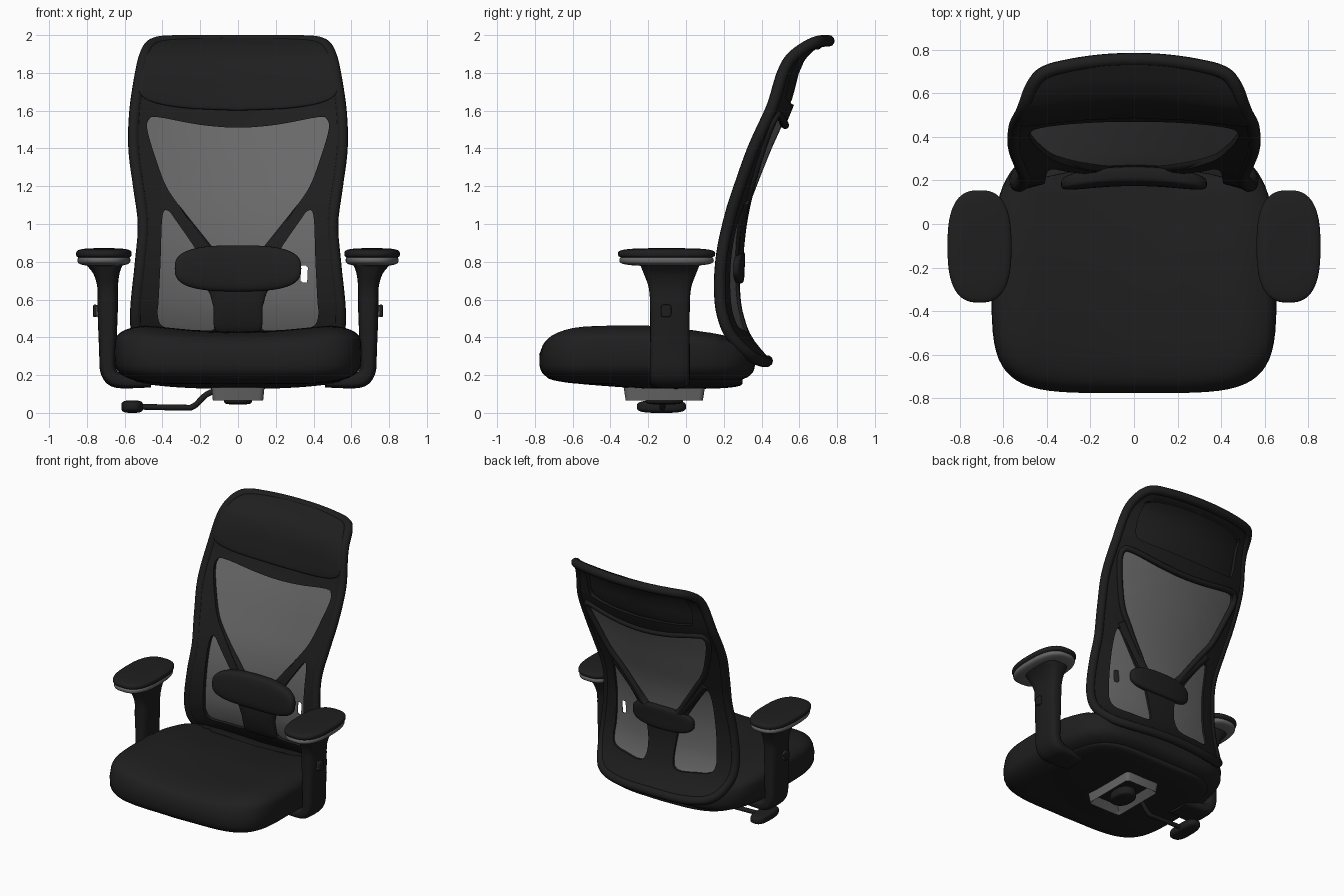
import bpy, bmesh, math
from mathutils import Vector

if "Cube" in bpy.data.objects:
    bpy.data.objects.remove(bpy.data.objects["Cube"])


def material(name, value):
    m = bpy.data.materials.new(name)
    m.use_nodes = True
    colour = (value, value, value, 1)
    m.diffuse_color = colour
    m.node_tree.nodes["Principled BSDF"].inputs["Base Color"].default_value = colour
    return m


FABRIC = material("black fabric", 0.0135)
FRAME = material("black plastic", 0.0125)
MESH = material("grey mesh", 0.14)
GREY = material("grey plastic", 0.13)


def finish(name, bm, *mats):
    bmesh.ops.recalc_face_normals(bm, faces=bm.faces)
    me = bpy.data.meshes.new(name)
    bm.to_mesh(me)
    bm.free()
    for mat in mats:
        me.materials.append(mat)
    ob = bpy.data.objects.new(name, me)
    bpy.context.collection.objects.link(ob)
    me.shade_smooth()
    me.set_sharp_from_angle(angle=math.radians(40))


def smooth(pts, closed=False, n=5):
    """Catmull-Rom samples through points of any dimension."""
    count, out = len(pts), []

    def at(i):
        return pts[i % count] if closed else pts[max(0, min(count - 1, i))]
    for i in range(count if closed else count - 1):
        for k in range(n):
            t = k / n
            out.append(tuple(
                b + t * (c - a + t * (2 * a - 5 * b + 4 * c - d + t * (3 * (b - c) + d - a))) / 2
                for a, b, c, d in zip(at(i - 1), at(i), at(i + 1), at(i + 2))))
    return out if closed else out + [tuple(pts[-1])]


def mirrored(half):
    return half + [(-x, z) for x, z in reversed(half) if x > 0]


# Side profile of the backrest as (z, y)
PROFILE = smooth([(.24, .35), (.3, .29), (.4, .21), (.5, .17), (.6, .15), (.75, .145), (.9, .16),
                  (1.05, .195), (1.2, .25), (1.4, .33), (1.6, .42), (1.7, .45), (1.8, .475),
                  (1.88, .515), (1.94, .585), (1.97, .64), (2, .69)])


def back_y(x, z):
    z = max(PROFILE[0][0], min(PROFILE[-1][0], z))
    for (z0, y0), (z1, y1) in zip(PROFILE, PROFILE[1:]):
        if z <= z1:
            break
    return y0 + (y1 - y0) * (z - z0) / (z1 - z0) + .09 * (1 - (x / .55) ** 2)


def on_back(co):
    """Bend a flat (x, depth, z) point onto the backrest."""
    return Vector((co[0], back_y(co[0], co[2]) + co[1], co[2]))


def panel(name, loops, depth, thickness, mat):
    """Flat outline with openings, cut into a grid, thickened and bent."""
    bm = bmesh.new()
    edges = []
    for loop in loops:
        vs = [bm.verts.new((x, depth, z)) for x, z in loop]
        edges += [bm.edges.new((vs[i - 1], vs[i])) for i in range(len(vs))]
    bmesh.ops.triangle_fill(bm, use_beauty=True, edges=edges, normal=(0, -1, 0))
    for axis, start, count, step in ((0, -.5, 11, .1), (2, .3, 43, .04)):
        for i in range(count):
            co, no = Vector(), Vector()
            co[axis], no[axis] = start + i * step + .0003, 1
            bmesh.ops.bisect_plane(bm, geom=bm.verts[:] + bm.edges[:] + bm.faces[:],
                                   dist=1e-5, plane_co=co, plane_no=no)
    new = bmesh.ops.extrude_face_region(bm, geom=bm.faces[:], use_keep_orig=True)
    for v in new["geom"]:
        if isinstance(v, bmesh.types.BMVert):
            v.co.y += thickness
    for v in bm.verts:
        v.co = on_back(v.co)
    finish(name, bm, mat)


def tube(name, pts, radius, mat, closed=False):
    cu = bpy.data.curves.new(name, "CURVE")
    cu.dimensions = "3D"
    cu.bevel_depth, cu.bevel_resolution, cu.use_fill_caps = radius, 3, True
    sp = cu.splines.new("POLY")
    sp.points.add(len(pts) - 1)
    for p, co in zip(sp.points, pts):
        p.co = (*co, 1)
    sp.use_cyclic_u = closed
    cu.materials.append(mat)
    bpy.context.collection.objects.link(bpy.data.objects.new(name, cu))


def power(v, e):
    return math.copysign(abs(v) ** e, v)


def blob(name, centre, size, mat, flat=.5, plan=.5, facing=2, warp=None):
    """Rounded cushion: a superellipsoid whose flat side faces the given axis."""
    bm = bmesh.new()
    bmesh.ops.create_uvsphere(bm, u_segments=64, v_segments=28, radius=1)
    for v in bm.verts:
        a = math.atan2(v.co.y, v.co.x)
        r = power(min(1, math.hypot(v.co.x, v.co.y)), flat)
        p = [r * power(math.cos(a), plan), r * power(math.sin(a), plan), power(v.co.z, flat)]
        if facing == 1:
            p = [p[0], p[2], p[1]]
        v.co = Vector(c + s * q for c, s, q in zip(centre, size, p))
        if warp:
            v.co = warp(v.co)
    finish(name, bm, mat)


# Backrest frame with its openings
outer = smooth(mirrored([(0, .275), (.3, .275), (.46, .31), (.53, .42), (.54, .55), (.515, .8),
                         (.5, 1), (.525, 1.2), (.55, 1.4), (.545, 1.6), (.515, 1.8), (.49, 1.9),
                         (.455, 1.95), (.4, 1.966), (.3, 1.969), (.15, 1.97), (0, 1.97)]), True)
upper = smooth(mirrored([(0, .8), (.12, .82), (.2, .93), (.3, 1.08), (.38, 1.2), (.44, 1.36),
                         (.48, 1.5), (.47, 1.555), (.42, 1.565), (.2, 1.525), (0, 1.51)]), True)
lower = smooth([(.12, .45), (.13, .7), (.22, .86), (.33, 1.02), (.37, 1.07), (.4, 1.04),
                (.41, .8), (.42, .6), (.425, .52), (.4, .46), (.3, .44)], True)
lower_right = [(-x, z) for x, z in lower]
recess = smooth(mirrored([(0, 1.63), (.36, 1.65), (.43, 1.7), (.42, 1.86),
                          (.37, 1.915), (0, 1.925)]), True)
panel("back_frame", [outer, upper, lower, lower_right, recess], 0, .05, FRAME)
tube("back_rim", [on_back((x, .026, z)) for x, z in outer], .031, FRAME, True)
tube("upper_opening_rim", [on_back((x * 1.04, .05, z + .012)) for x, z in upper],
     .02, FRAME, True)

# Mesh sheet with its small slot
sheet = mirrored([(0, .4), (.4, .4), (.46, .5), (.45, .8), (.44, 1), (.46, 1.2), (.5, 1.4),
                  (.51, 1.58), (.4, 1.6), (0, 1.6)])
slot = [(.33, .7), (.345, .69), (.366, .69), (.37, .77), (.36, .78), (.335, .78)]
panel("back_mesh", [sheet, slot], .028, .006, MESH)


# Headrest: tapers with the frame, fullest in the middle, lower edge dipping
def headrest_warp(co):
    x, y, z = co
    full = 1 - .5 * (x / .53) ** 2
    return on_back((x * (1 - .3 * max(0, z - 1.68)), y * full,
                    z + .04 * (x / .5) ** 2 * max(0, 1.8 - z) / .2))


def stem_warp(co):
    return on_back((co.x * (1 + 30 * max(0, co.z - .56) ** 2), co.y, co.z))


blob("headrest", (0, -.003, 1.795), (.53, .036, .195), FABRIC, .5, .34, 1, headrest_warp)
blob("lumbar_pillow", (0, -.018, .765), (.335, .042, .122), FABRIC, .5, .7, 1, on_back)
blob("lumbar_stem", (0, 0, .56), (.13, .03, .14), FABRIC, .5, .3, 1, stem_warp)
blob("rear_hub", (0, .045, .77), (.25, .03, .085), FRAME, .5, .7, 1, on_back)
for side, sx in (("left", 1), ("right", -1)):
    tube(side + "_strut", [on_back((sx * (.09 + .28 * t / 8), .035, .77 + .35 * t / 8))
                           for t in range(9)], .033, FRAME)


# Seat cushion: dished, sloping down and narrowing to the rear, chamfered at the front
def seat_warp(co):
    x, y, z = co
    lift = max(0, (z - .3) / .17)
    drop = .045 * max(0, 1 - (x / .5) ** 2) + .065 * max(0, (y + .15) / .5)
    x *= 1 - .22 * max(0, y + .05) - .3 * max(0, .26 - z)
    y += .3 * max(0, z - .32) * max(0, min(1, (-.4 - y) / .3)) - .2 * max(0, z - .3) * (y > .2)
    return Vector((x, y, z - lift * drop))


def pan_warp(co):
    x, y, z = co
    return Vector((x * (1 - .25 * max(0, y)), y, z + .07 * max(0, -y - .2) + .08 * x * x))


blob("seat_cushion", (0, -.205, .312), (.655, .572, .163), FABRIC, .45, .42, 2, seat_warp)
blob("seat_pan", (0, -.22, .168), (.56, .52, .042), FRAME, .5, .42, 2, pan_warp)


# Arm post: rounded sections lofted along a bent path of (x, z, half width, half depth)
def arm_post(name, sx):
    path = smooth([(.46, .165, .03, .09), (.58, .165, .035, .1), (.655, .18, .043, .105),
                   (.688, .23, .043, .105), (.69, .32, .045, .105), (.69, .55, .054, .105),
                   (.69, .66, .054, .112), (.695, .74, .07, .14), (.7, .79, .1, .16)], n=4)
    bm, rings = bmesh.new(), []
    for i, (x, z, w, d) in enumerate(path):
        a, b = path[max(0, i - 1)], path[min(len(path) - 1, i + 1)]
        t = Vector((b[0] - a[0], b[1] - a[1])).normalized()
        ring = []
        for k in range(32):
            c = w * power(math.cos(k * math.tau / 32), .6)
            s = d * power(math.sin(k * math.tau / 32), .6)
            ring.append(bm.verts.new((sx * (x + c * t.y), s - .085, z - c * t.x)))
        rings.append(ring)
    for r0, r1 in zip(rings, rings[1:]):
        for k in range(32):
            bm.faces.new((r0[k - 1], r0[k], r1[k], r1[k - 1]))
    bm.faces.new(rings[0])
    bm.faces.new(rings[-1])
    finish(name, bm, FRAME)


for side, sx in (("left", 1), ("right", -1)):
    arm_post(side + "_arm_post", sx)
    blob(side + "_arm_pad", (sx * .71, -.103, .842), (.147, .258, .03), FABRIC, .6, .75)
    blob(side + "_arm_tray", (sx * .71, -.103, .808), (.14, .25, .031), GREY, .65, .75)
    blob(side + "_button_base", (sx * .742, -.105, .54), (.018, .024, .03), GREY, .4, .5)
    blob(side + "_button_cap", (sx * .757, -.105, .54), (.011, .027, .033), FRAME, .4, .5)

# Tilt mechanism: tapered plate with a dark recess, hub and lever
bm = bmesh.new()
bmesh.ops.create_cube(bm, size=1)
for v in bm.verts:
    taper = 1 if v.co.z > 0 else .95
    v.co = Vector((v.co.x * .28 * taper, v.co.y * .43 * taper - .115, v.co.z * .07 + .1))
bmesh.ops.bevel(bm, geom=[e for e in bm.edges if abs(e.verts[0].co.z - e.verts[1].co.z) > .05],
                offset=.025, segments=3, affect="EDGES", profile=.5)
under = min(bm.faces, key=lambda f: f.calc_center_median().z)
bmesh.ops.inset_region(bm, faces=[under], thickness=.045)
for v in under.verts:
    v.co.z += .045
under.material_index = 1
finish("mechanism_plate", bm, GREY, FRAME)
blob("mechanism_hub", (0, -.115, .08), (.075, .1, .035), FRAME, .4, .9)
tube("lever", smooth([(-.1, -.115, .125), (-.17, -.12, .095), (-.235, -.125, .035),
                      (-.3, -.125, .028), (-.57, -.125, .034)]), .016, FRAME)
blob("lever_paddle", (-.56, -.13, .033), (.058, .13, .033), FRAME, .6, .7)
